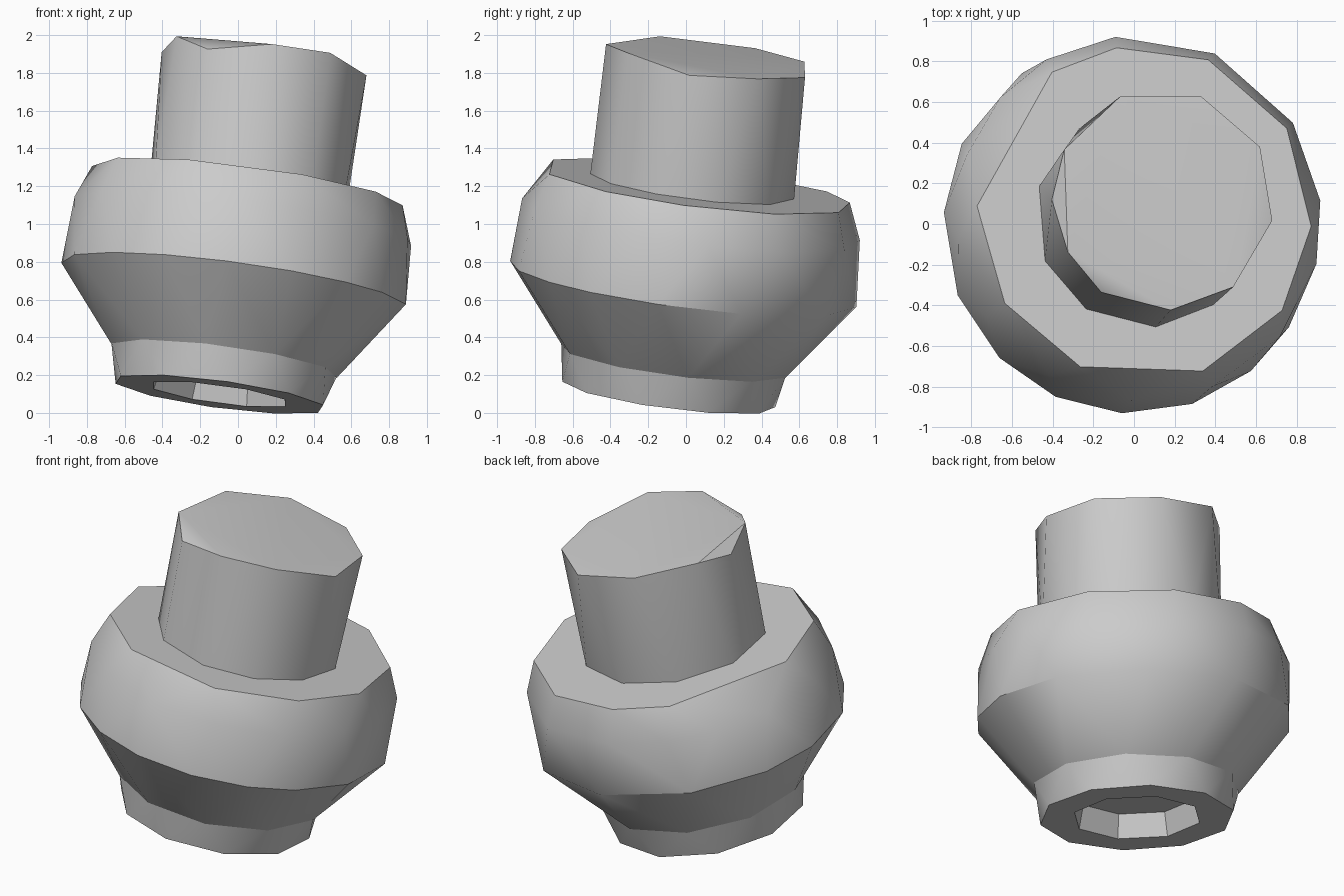
import bpy, bmesh, math
from mathutils import Vector, Matrix

cube = bpy.data.objects.get("Cube")
if cube:
    bpy.data.objects.remove(cube)

grey = bpy.data.materials.new("plain_grey")
grey.use_nodes = True
COLOR = (0.6, 0.6, 0.6, 1)
grey.diffuse_color = COLOR
grey.node_tree.nodes["Principled BSDF"].inputs["Base Color"].default_value = COLOR

# The whole piece leans: local z follows this axis, origin at the widest rim
AXIS = Vector((0.135, 0.13, 1)).normalized()
LEAN = (Matrix.Translation((-0.02, -0.015, 0.68))
        @ Vector((0, 0, 1)).rotation_difference(AXIS).to_matrix().to_4x4())


def even(n, start=0):
    return [start + 360 * i / n for i in range(n)]


def ring(bm, radius, height, angles, center=(0, 0)):
    return [bm.verts.new((center[0] + radius * math.cos(math.radians(a)),
                          center[1] + radius * math.sin(math.radians(a)), height))
            for a in angles]


def finish(bm, name, sharp=32):
    bmesh.ops.recalc_face_normals(bm, faces=bm.faces)
    mesh = bpy.data.meshes.new(name)
    bm.to_mesh(mesh)
    bm.free()
    mesh.materials.append(grey)
    obj = bpy.data.objects.new(name, mesh)
    bpy.context.collection.objects.link(obj)
    obj.matrix_world = LEAN
    bpy.ops.object.select_all(action='DESELECT')
    obj.select_set(True)
    bpy.context.view_layer.objects.active = obj
    bpy.ops.object.shade_smooth_by_angle(angle=math.radians(sharp))


def hull_part(name, rings, chips=(), center=(0, 0), sharp=32):
    """Convex faceted solid through rings of (radius, height, angles)."""
    bm = bmesh.new()
    made = [ring(bm, *r, center) for r in rings]
    for index, drop in chips:
        made[-1][index].co.z -= drop
    hull = bmesh.ops.convex_hull(bm, input=bm.verts)
    loose = [v for v in hull["geom_interior"] if isinstance(v, bmesh.types.BMVert)]
    bmesh.ops.delete(bm, geom=loose, context='VERTS')
    bmesh.ops.recalc_face_normals(bm, faces=bm.faces)
    # Leave out the hidden underside
    under = [f for f in bm.faces if f.normal.z < -0.99]
    bmesh.ops.delete(bm, geom=under, context='FACES_ONLY')
    bmesh.ops.dissolve_limit(bm, angle_limit=0.01, verts=bm.verts, edges=bm.edges)
    finish(bm, name, sharp)


# Wide body: cone below the rim, upright wall, chamfer and flat shoulder above
rim = [154, 176, 202, 225, 246, 267, 289, 310, 328, 352, 20, 55, 90, 125]
wall = [97, 65, 32, 6, -14, -40, -67, -93, -120, -147, -173, 160, 139, 120]
shoulder = [178, 123, 99, 67, 31, -4, -35, -70, -113, -147]
hull_part("body", [
    (0.61, -0.41, even(10, 8)),
    (0.925, 0.0, rim),
    (0.905, 0.34, wall),
    (0.83, 0.53, shoulder),
])

# Neck: ten-sided post with chipped top corners
neck_low = [164, 126, 90, 50, 14, -20, -52, -85, -123, -156]
neck_high = [180, 154, 113, 70, 29, -10, -52, -87, -124, -151]
hull_part("neck", [(0.545, 0.51, neck_low), (0.55, 1.235, neck_high)],
          chips=[(0, 0.06), (8, 0.07), (7, 0.01), (5, 0.05), (4, 0.03), (3, 0.03)],
          center=(0.005, -0.02), sharp=38)

# Collar: short foot with an eight-sided recess underneath
bm = bmesh.new()
SIDES = 10
top = ring(bm, 0.61, -0.40, even(SIDES, 8))
outer = ring(bm, 0.57, -0.592, even(SIDES, 22))
inner = ring(bm, 0.38, -0.592, even(8, 22))
deep = ring(bm, 0.35, -0.45, even(8, 22))


def loop_edges(verts):
    edges = []
    for a, b in zip(verts, verts[1:] + verts[:1]):
        edges.append(bm.edges.get((a, b)) or bm.edges.new((a, b)))
    return edges


for i in range(SIDES):
    j = (i + 1) % SIDES
    bm.faces.new((outer[i], outer[j], top[j]))
    bm.faces.new((outer[i], top[j], top[i]))
bmesh.ops.bridge_loops(bm, edges=loop_edges(outer) + loop_edges(inner))
for i in range(8):
    j = (i + 1) % 8
    bm.faces.new((inner[i], inner[j], deep[j], deep[i]))
bm.faces.new(deep)
finish(bm, "collar")
